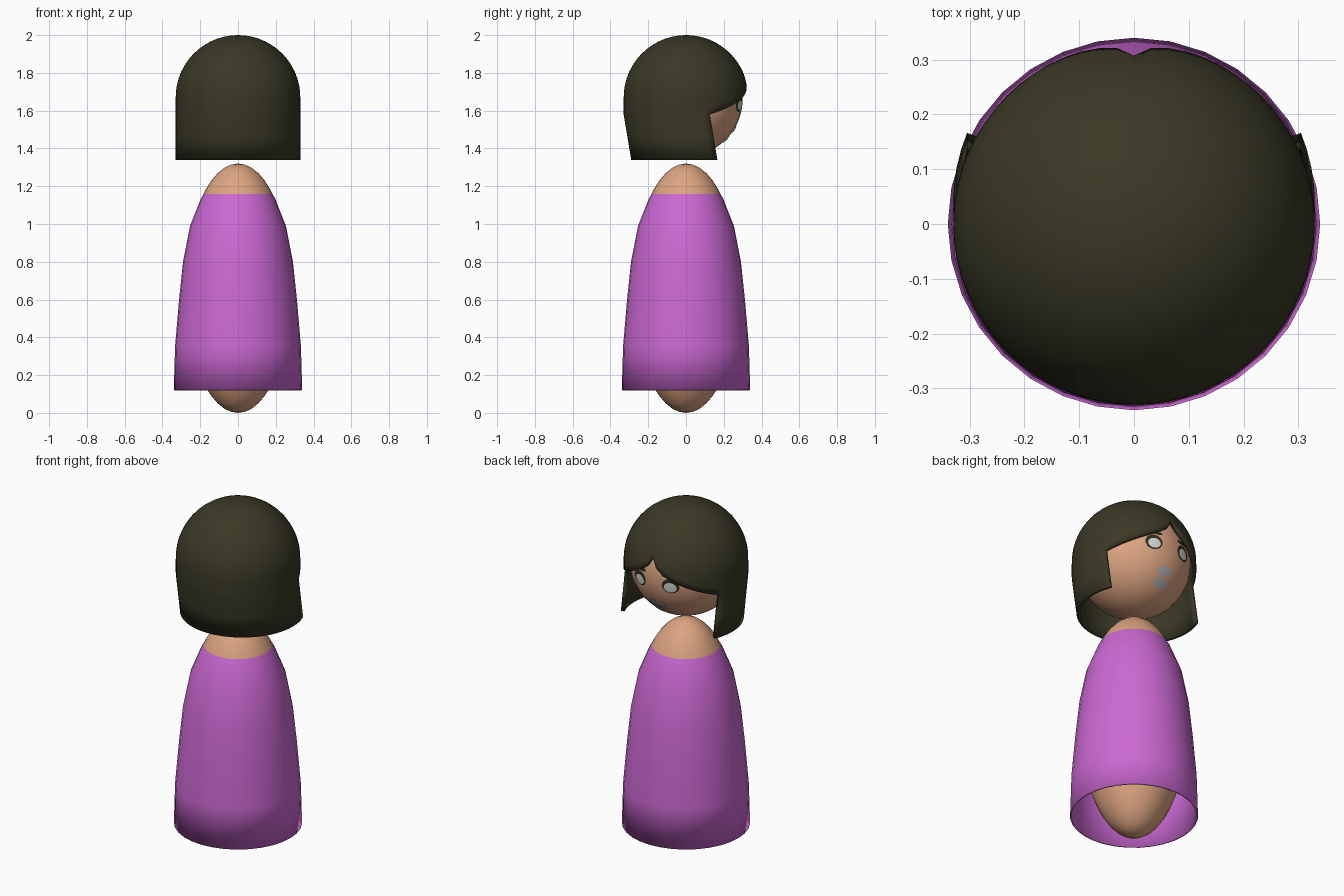
import bpy, bmesh, math

if "Cube" in bpy.data.objects:
    bpy.data.objects.remove(bpy.data.objects["Cube"])

def mat(name, rgb):
    m = bpy.data.materials.new(name)
    m.diffuse_color = (*rgb, 1)
    m.use_nodes = True
    m.node_tree.nodes["Principled BSDF"].inputs["Base Color"].default_value = m.diffuse_color
    return m

HAIR = mat("dark_hair", (0.042, 0.040, 0.019))
SKIN = mat("skin", (0.72, 0.37, 0.22))
PURPLE = mat("purple_cloth", (0.60, 0.14, 0.65))
WHITE = mat("eye_white", (0.70, 0.70, 0.70))
GREY = mat("mouth_grey", (0.42, 0.42, 0.42))
DARK = mat("eye_dark", (0.030, 0.028, 0.016))

def finish(name, bm, material, shell=0.0):
    bmesh.ops.remove_doubles(bm, verts=bm.verts, dist=1e-5)
    bmesh.ops.recalc_face_normals(bm, faces=bm.faces)
    me = bpy.data.meshes.new(name)
    bm.to_mesh(me)
    bm.free()
    me.materials.append(material)
    for p in me.polygons:
        p.use_smooth = True
    ob = bpy.data.objects.new(name, me)
    bpy.context.collection.objects.link(ob)
    if shell:
        s = ob.modifiers.new("shell", 'SOLIDIFY')
        s.thickness = shell
        s.offset = -1
    return ob

def ellipsoid(name, z, rx, rz, material):
    bm = bmesh.new()
    bmesh.ops.create_uvsphere(bm, u_segments=32, v_segments=24, radius=1)
    for v in bm.verts:
        v.co = (v.co.x * rx, v.co.y * rx, z + v.co.z * rz)
    return finish(name, bm, material)

# body and head
ellipsoid("body", 0.66, 0.28, 0.66, SKIN)
HZ, HR = 1.66, 0.30
ellipsoid("head", HZ, HR, HR, SKIN)

# dress: lathed open bell
profile = [(0.34, 0.12), (0.333, 0.355), (0.312, 0.60), (0.291, 0.80), (0.254, 0.99),
           (0.195, 1.138), (0.152, 1.21), (0.106, 1.265), (0.065, 1.298)]
N = 32
bm = bmesh.new()
rings = [[bm.verts.new((r * math.cos(2 * math.pi * i / N), r * math.sin(2 * math.pi * i / N), z))
          for i in range(N)] for r, z in profile]
for a, b in zip(rings, rings[1:]):
    for i in range(N):
        j = (i + 1) % N
        bm.faces.new((a[i], a[j], b[j], b[i]))
finish("dress", bm, PURPLE, 0.008)

# hair: dome with parted fringe over the face (+y) and a bob swept forward below
R, CZ, SPLIT, BOTTOM = 0.33, 1.67, 1.58, 1.34
COLS, EDGE, ROWS, LOW = 64, 12, 16, 2

def hair_point(phi, s):
    """Point at arc length s down from the crown."""
    quarter = R * math.pi / 2
    if s < quarter:
        r, z = R * math.sin(s / R), CZ + R * math.cos(s / R)
    else:
        r, z = R, CZ - (s - quarter)
    shear = 0.04 * max(0, SPLIT - z) / (SPLIT - BOTTOM)
    return (r * math.sin(phi), r * math.cos(phi) + shear, z)

def arc_to(z):
    return R * math.acos((z - CZ) / R) if z > CZ else R * math.pi / 2 + CZ - z

bm = bmesh.new()
cols = []
for i in range(COLS):
    k = min(i, COLS - i)
    phi = 2 * math.pi * i / COLS
    end = 1.79 - (1.79 - SPLIT) * (k / EDGE) ** 0.55 if k < EDGE else SPLIT
    ss = [arc_to(end) * j / ROWS for j in range(ROWS + 1)]
    if k >= EDGE:
        ss += [arc_to(SPLIT + (BOTTOM - SPLIT) * j / LOW) for j in range(1, LOW + 1)]
    cols.append([bm.verts.new(hair_point(phi, s)) for s in ss])
for i in range(COLS):
    a, b = cols[i], cols[(i + 1) % COLS]
    for j in range(min(len(a), len(b)) - 1):
        if j == 0:
            bm.faces.new((a[0], a[1], b[1]))
        else:
            bm.faces.new((a[j], a[j + 1], b[j + 1], b[j]))
finish("hair", bm, HAIR, 0.02)

# face details: thin oval patches wrapped on the head
def patch(name, x, z, rx, rz, lift, material, n=20, k=4):
    bm = bmesh.new()
    def pt(u, v):
        px, pz = x + u, z + v
        y = math.sqrt((HR + lift) ** 2 - px ** 2 - (pz - HZ) ** 2)
        return bm.verts.new((px, y, pz))
    mid = pt(0, 0)
    prev = None
    for q in range(1, k + 1):
        ring = [pt(rx * q / k * math.cos(2 * math.pi * i / n), rz * q / k * math.sin(2 * math.pi * i / n))
                for i in range(n)]
        for i in range(n):
            j = (i + 1) % n
            if prev:
                bm.faces.new((prev[j], prev[i], ring[i], ring[j]))
            else:
                bm.faces.new((mid, ring[i], ring[j]))
        prev = ring
    ob = finish(name, bm, material)
    # make sure the patch faces outward (+y)
    if ob.data.polygons[0].normal.y < 0:
        ob.data.flip_normals()

for side, s in (("left", -1), ("right", 1)):
    patch(side + "_eye_rim", s * 0.098, 1.635, 0.046, 0.042, 0.003, DARK)
    patch(side + "_eye", s * 0.098, 1.628, 0.034, 0.028, 0.006, WHITE)
    patch(side + "_brow", s * 0.085, 1.692, 0.035, 0.010, 0.003, DARK)
patch("upper_lip", 0, 1.50, 0.05, 0.022, 0.004, GREY)
patch("lower_lip", 0, 1.447, 0.045, 0.020, 0.004, GREY)
